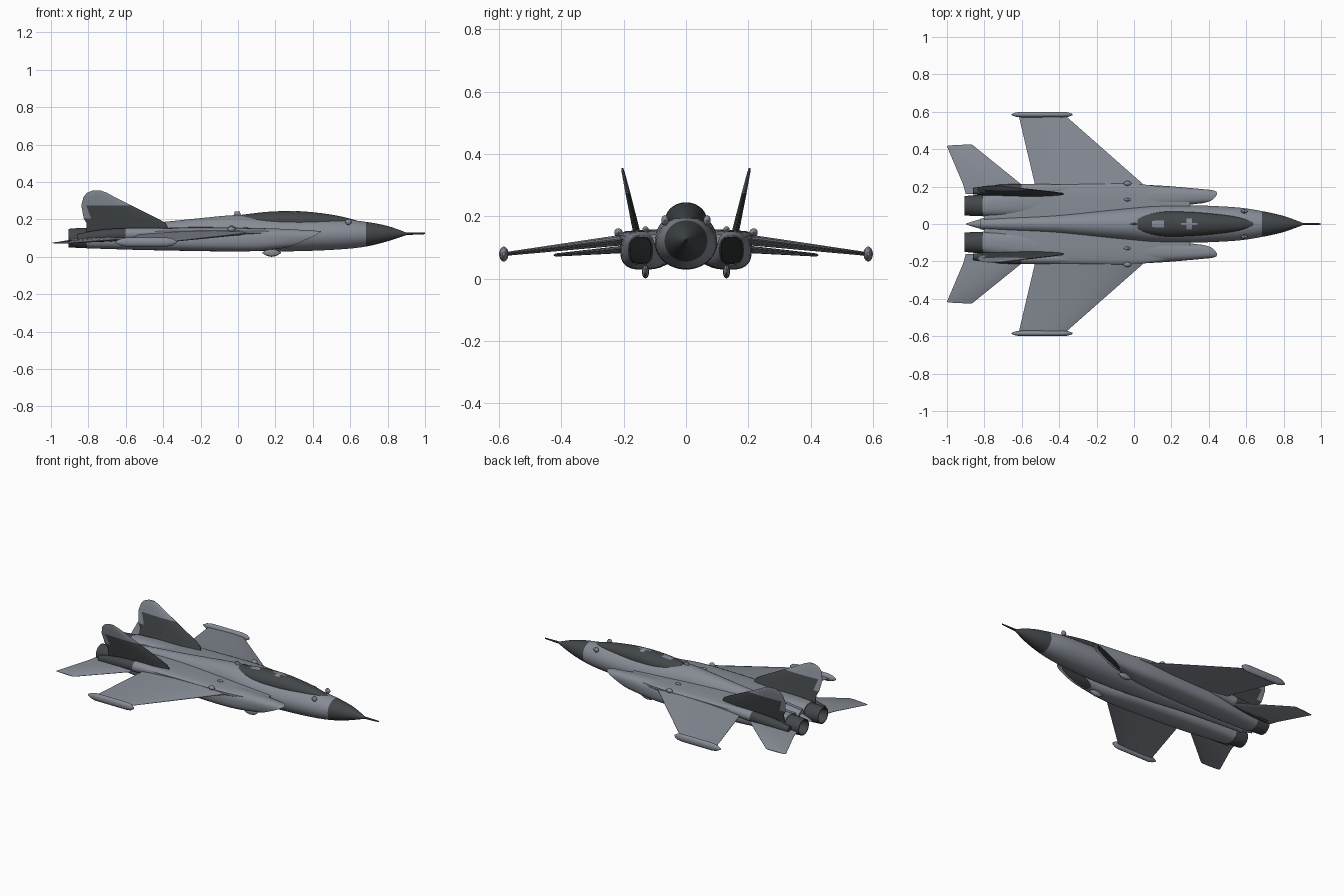
import bpy, bmesh, math
from mathutils import Vector


def material(name, rgb):
    m = bpy.data.materials.new(name)
    m.diffuse_color = (*rgb, 1)
    return m


GREY = material("light grey paint", (0.24, 0.26, 0.30))
DARK = material("dark grey paint", (0.055, 0.062, 0.066))


def make(name, rings, rule=None, mats=(GREY, DARK), cap0=True, cap1=True):
    """Skin a list of equal-length rings; rule(centre) picks the material."""
    bm = bmesh.new()
    vr = [[bm.verts.new(p) for p in r] for r in rings]
    n = len(vr[0])
    for a, b in zip(vr, vr[1:]):
        for i in range(n):
            j = (i + 1) % n
            bm.faces.new((a[i], a[j], b[j], b[i]))
    if cap0:
        bm.faces.new(vr[0])
    if cap1:
        bm.faces.new(vr[-1])
    bmesh.ops.recalc_face_normals(bm, faces=bm.faces)
    if rule:
        for f in bm.faces:
            f.material_index = int(rule(f.calc_center_median()))
    me = bpy.data.meshes.new(name)
    bm.to_mesh(me)
    bm.free()
    for m in mats:
        me.materials.append(m)
    ob = bpy.data.objects.new(name, me)
    bpy.context.collection.objects.link(ob)
    return ob


def smooth_sections(secs, sub=5):
    out = []
    for i in range(len(secs) - 1):
        p = [secs[max(0, min(len(secs) - 1, i + k))] for k in (-1, 0, 1, 2)]
        for s in range(sub):
            t = s / sub
            out.append([0.5 * (2 * b + (c - a) * t + (2 * a - 5 * b + 4 * c - d) * t * t
                               + (3 * b - a - 3 * c + d) * t ** 3)
                        for a, b, c, d in zip(*p)])
    return out + [secs[-1]]


def body(name, secs, n=32, power=2, side=1, smooth=True, **kw):
    """Sections: x, centre y, centre z, half width, half height, [rake]."""
    secs = [tuple(s) + (0,) * (6 - len(s)) for s in secs]
    rings = []
    for x, cy, cz, ry, rz, k in (smooth_sections(secs) if smooth else secs):
        ring = []
        for i in range(n):
            a = 2 * math.pi * (i + 0.5) / n
            c, s = math.cos(a), math.sin(a)
            y = math.copysign(abs(c) ** (2 / power), c) * ry
            z = math.copysign(abs(s) ** (2 / power), s) * rz
            ring.append((x + k * (z + 0.35 * y), side * (cy + y), cz + z))
        rings.append(ring)
    return make(name, rings, **kw)


def foil(name, secs, normal, side=1, **kw):
    """Sections: leading edge, trailing edge, half thickness."""
    prof = ((0, 0.12), (0.08, 0.6), (0.3, 1), (0.6, 0.85), (0.9, 0.35), (1, 0.1))
    nv = Vector(normal)
    rings = []
    for le, te, th in secs:
        le, te = Vector(le), Vector(te)
        up = [le.lerp(te, f) + nv * t * th for f, t in prof]
        dn = [le.lerp(te, f) - nv * t * th for f, t in reversed(prof)]
        rings.append([(p.x, side * p.y, p.z) for p in up + dn])
    return make(name, rings, **kw)


# fuselage with dark nose cone and slim spine
body("fuselage", [
    (0.905, 0, 0.123, 0.005, 0.005), (0.80, 0, 0.124, 0.043, 0.041),
    (0.685, 0, 0.121, 0.069, 0.066), (0.55, 0, 0.120, 0.089, 0.080),
    (0.33, 0, 0.117, 0.10, 0.087), (0.12, 0, 0.123, 0.10, 0.093),
    (-0.02, 0, 0.128, 0.088, 0.095), (-0.2, 0, 0.125, 0.072, 0.082),
    (-0.42, 0, 0.122, 0.052, 0.063), (-0.65, 0, 0.118, 0.04, 0.048),
    (-0.82, 0, 0.11, 0.03, 0.036)], n=40, rule=lambda c: c.x > 0.685)

# nose probe
body("nose_probe", [(0.89, 0, 0.123, 0.007, 0.007), (1.0, 0, 0.125, 0.004, 0.004)],
     n=10, smooth=False, mats=(DARK,))

# canopy with light patches along the top
def canopy_light(c):
    return c.z > 0.2 and any(abs(c.x - px) + abs(c.y) < r
                             for px, r in ((0.13, 0.035), (0.29, 0.035)))


body("canopy", [
    (0.64, 0, 0.186, 0.012, 0.007), (0.56, 0, 0.188, 0.036, 0.026),
    (0.45, 0, 0.188, 0.052, 0.045), (0.31, 0, 0.188, 0.064, 0.057),
    (0.16, 0, 0.188, 0.066, 0.053), (0.02, 0, 0.19, 0.045, 0.035)],
    n=32, rule=canopy_light, mats=(DARK, GREY))

# flat upper deck joining the engines
body("upper_deck", [
    (0.30, 0, 0.128, 0.165, 0.014), (0.05, 0, 0.133, 0.212, 0.023),
    (-0.3, 0, 0.132, 0.213, 0.026), (-0.58, 0, 0.126, 0.205, 0.024),
    (-0.8, 0, 0.117, 0.15, 0.018)], power=3.5)

# pointed tail between the nozzles
body("tail_point", [(-0.76, 0, 0.108, 0.032, 0.03), (-0.82, 0, 0.104, 0.026, 0.022),
                    (-0.895, 0, 0.1, 0.004, 0.004)], n=16)

for side, tag in ((1, "left"), (-1, "right")):
    # engine nacelle with raked open intake
    body("nacelle_" + tag, [
        (0.335, 0.146, 0.092, 0.038, 0.046, 2.2), (0.12, 0.143, 0.092, 0.063, 0.061, 0.4),
        (-0.1, 0.133, 0.09, 0.077, 0.061), (-0.5, 0.115, 0.094, 0.077, 0.058),
        (-0.7, 0.105, 0.099, 0.067, 0.057), (-0.81, 0.098, 0.101, 0.059, 0.056)],
        power=2.7, side=side, cap0=False)
    body("intake_duct_" + tag, [
        (0.305, 0.146, 0.092, 0.034, 0.042, 2.2), (0.16, 0.143, 0.092, 0.045, 0.045, 0.5)],
        power=2.7, side=side, smooth=False, mats=(DARK,))
    # hollow exhaust nozzle
    body("nozzle_" + tag, [
        (-0.79, 0.098, 0.101, 0.057, 0.055), (-0.85, 0.098, 0.101, 0.057, 0.054),
        (-0.905, 0.098, 0.1, 0.052, 0.05), (-0.905, 0.098, 0.1, 0.047, 0.045),
        (-0.83, 0.098, 0.1, 0.04, 0.038)], n=24, side=side, smooth=False, mats=(DARK,))
    # tail boom carrying fin and tailplane
    body("tail_boom_" + tag, [
        (-0.3, 0.19, 0.135, 0.012, 0.012), (-0.45, 0.185, 0.128, 0.028, 0.026),
        (-0.7, 0.182, 0.115, 0.03, 0.034), (-0.86, 0.175, 0.1, 0.018, 0.022)],
        n=20, side=side, rule=lambda c: c.x < -0.6)
    # main wing, drooping to the tip
    foil("wing_" + tag, [
        ((0.09, 0.17, 0.129), (-0.522, 0.17, 0.122), 0.02),
        ((0.05, 0.212, 0.126), (-0.53, 0.212, 0.117), 0.017),
        ((-0.37, 0.582, 0.08), (-0.617, 0.582, 0.077), 0.006)], (0, 0, 1), side)
    # wing tip pod
    body("wingtip_pod_" + tag, [
        (-0.33, 0.585, 0.079, 0.004, 0.006), (-0.352, 0.585, 0.079, 0.012, 0.02),
        (-0.38, 0.585, 0.079, 0.015, 0.024), (-0.6, 0.585, 0.079, 0.015, 0.024),
        (-0.63, 0.585, 0.079, 0.012, 0.017), (-0.655, 0.585, 0.079, 0.003, 0.004)],
        n=16, side=side, smooth=False)
    # tailplane
    foil("tailplane_" + tag, [
        ((-0.54, 0.16, 0.1), (-0.9, 0.16, 0.09), 0.012),
        ((-0.6, 0.21, 0.097), (-0.913, 0.21, 0.087), 0.011),
        ((-0.86, 0.42, 0.077), (-1.0, 0.415, 0.074), 0.005),
        ((-0.87, 0.426, 0.076), (-0.99, 0.42, 0.074), 0.002)], (0, 0, 1), side)
    # outward-leaning fin with a light tip and light rear edge
    fin = [(0.12, -0.36, -0.81, 0.012), (0.18, -0.385, -0.81, 0.011),
           (0.205, -0.43, -0.825, 0.01), (0.275, -0.57, -0.838, 0.008),
           (0.32, -0.66, -0.826, 0.006), (0.342, -0.70, -0.808, 0.005),
           (0.355, -0.735, -0.775, 0.003)]
    foil("fin_" + tag, [((a, 0.154 + (z - 0.13) * 0.225, z),
                         (b, 0.154 + (z - 0.13) * 0.225, z), th) for z, a, b, th in fin],
         (0, 1, 0), side, mats=(DARK, GREY),
         rule=lambda c: c.z > 0.275 or (c.x < -0.79 and c.z > 0.2))
    # small fairings, lamps and sensors: x, y, z, length, half width, half height
    for nm, x, y, z, ln, w, h in (
            ("belly_fairing", 0.18, 0.13, 0.022, 0.05, 0.012, 0.022),
            ("shoulder_sensor", -0.035, 0.217, 0.148, 0.022, 0.014, 0.014),
            ("deck_sensor", -0.035, 0.13, 0.158, 0.018, 0.01, 0.01),
            ("cheek_sensor", 0.59, 0.068, 0.187, 0.018, 0.012, 0.017)):
        body(nm + "_" + tag, [(x + ln, y, z, 0.002, 0.002), (x + ln * 0.5, y, z, w * 0.8, h * 0.8),
                              (x, y, z, w, h), (x - ln * 0.5, y, z, w * 0.8, h * 0.8),
                              (x - ln, y, z, 0.002, 0.002)], n=10, side=side, smooth=False)

# spine aerial
foil("spine_aerial", [((0.02, 0, 0.21), (-0.025, 0, 0.21), 0.006),
                      ((0.01, 0, 0.242), (-0.018, 0, 0.242), 0.004)], (0, 1, 0))

# smooth shading with kept sharp edges
for ob in bpy.data.objects:
    ob.select_set(True)
    bpy.context.view_layer.objects.active = ob
bpy.ops.object.shade_smooth_by_angle(angle=math.radians(35))
